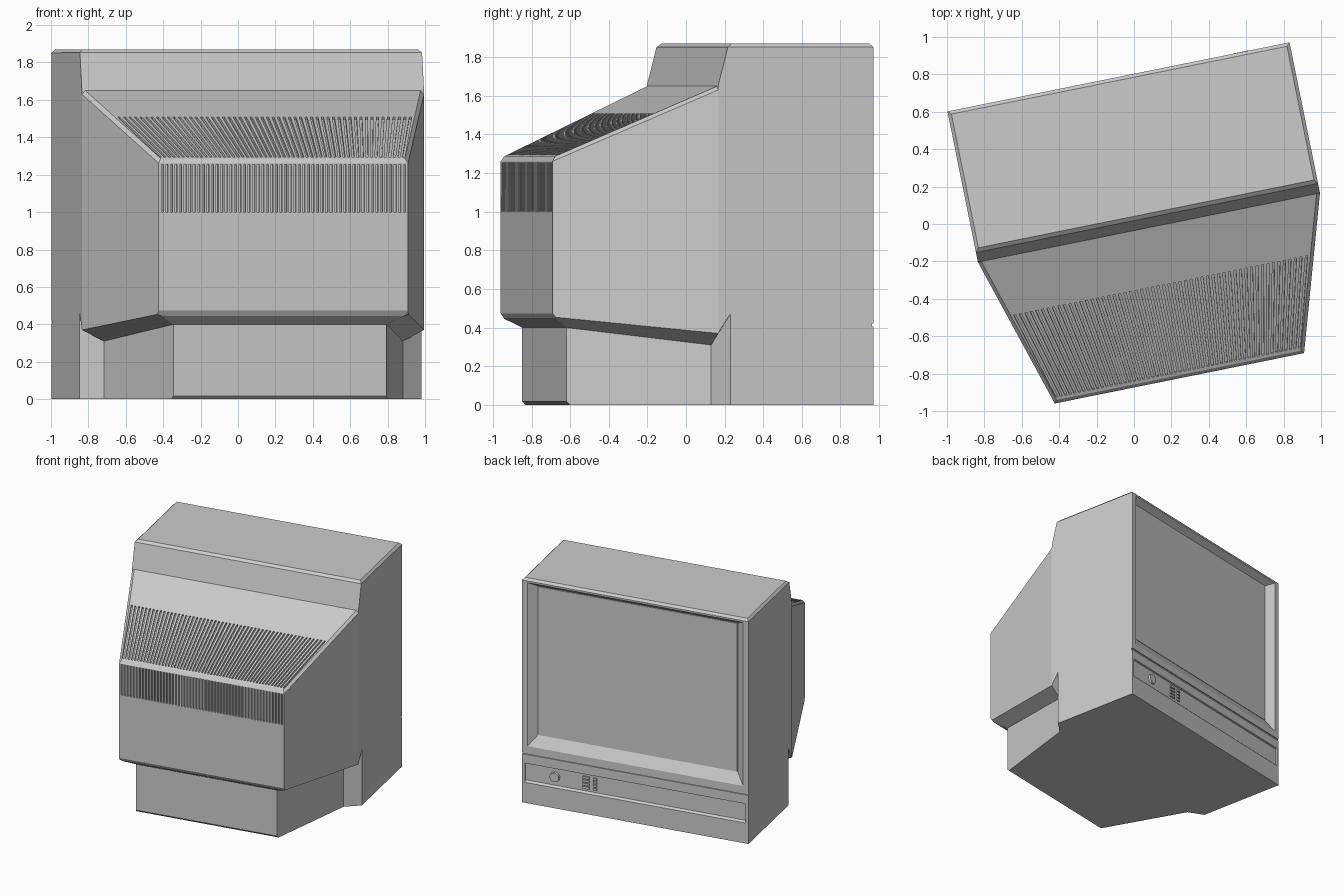
import bpy, bmesh, math
from mathutils import Matrix, Vector

if "Cube" in bpy.data.objects:
    bpy.data.objects.remove(bpy.data.objects["Cube"])

# whole set is turned slightly about z; local -y is the rear hood, +y the screen
PLACE = Matrix.Translation((0.073, 0.015, 0)) @ Matrix.Rotation(math.radians(11.42), 4, 'Z')


def finish(name, bm):
    bmesh.ops.recalc_face_normals(bm, faces=bm.faces[:])
    me = bpy.data.meshes.new(name)
    bm.to_mesh(me)
    bm.free()
    ob = bpy.data.objects.new(name, me)
    bpy.context.collection.objects.link(ob)
    ob.matrix_world = PLACE
    return ob


def prism(bm, q0, q1):
    a = [bm.verts.new(p) for p in q0]
    b = [bm.verts.new(p) for p in q1]
    n = len(a)
    bm.faces.new(a)
    bm.faces.new(b[::-1])
    for i in range(n):
        j = (i + 1) % n
        bm.faces.new((a[i], b[i], b[j], a[j]))


def rect(w, z0, z1, y, cx=0):
    return [(cx - w, y, z0), (cx + w, y, z0), (cx + w, y, z1), (cx - w, y, z1)]


def carve(ob, bm):
    cutter = finish("cutter", bm)
    cutter.hide_render = True
    m = ob.modifiers.new("cut", 'BOOLEAN')
    m.operation, m.solver, m.object = 'DIFFERENCE', 'EXACT', cutter
    bpy.context.view_layer.update()
    dg = bpy.context.evaluated_depsgraph_get()
    me = bpy.data.meshes.new_from_object(ob.evaluated_get(dg))
    ob.modifiers.clear()
    ob.data = me
    bpy.data.objects.remove(cutter)


# cabinet: one half outline, mirrored and bridged
FRONT = 0.787
pts = {
    'a': (.581, -.764, 0), 'b': (.581, -.764, .40),        # plinth rear
    'c': (.816, -.047, 0), 'd': (.816, -.047, .31),        # plinth front
    'e': (.68, -.857, .455), 'f': (.933, -.035, .37),      # hood underside
    'g': (.68, -.857, 1.28), 'h': (.933, -.035, 1.65),     # hood top
    'i': (.933, .03, 0), 'j': (.933, .03, .47),
    'k': (.933, .022, 1.87), 'l': (.933, FRONT, 1.87), 'm': (.933, FRONT, 0),
}
bm = bmesh.new()
R = {k: bm.verts.new(p) for k, p in pts.items()}
L = {k: bm.verts.new((-p[0], p[1], p[2])) for k, p in pts.items()}
for side in ("acdb", "bdfe", "efhg", "cijd", "djf", "imlkhfj"):
    bm.faces.new([R[k] for k in side])
    bm.faces.new([L[k] for k in reversed(side)])
for p, q in ("ab", "be", "eg", "gh", "hk", "kl", "lm"):
    bm.faces.new((R[p], R[q], L[q], L[p]))
bm.faces.new([R[k] for k in "acim"] + [L[k] for k in "mica"])
bmesh.ops.recalc_face_normals(bm, faces=bm.faces[:])
edges = [bm.edges.get((R[k], L[k])) for k in "agkle"]
edges += [bm.edges.get((S[p], S[q])) for S in (R, L) for p, q in ("gh", "kl")]
bmesh.ops.bevel(bm, geom=edges, offset=.018, segments=1, profile=.5, affect='EDGES')
cabinet = finish("cabinet", bm)

# screen recess with sloping walls, control panel recess and seam groove
bm = bmesh.new()


def recess(outer, inner, depth):
    # continue the wall slope a little outside the front face
    k = .02 / depth
    out = [Vector(o) + (Vector(o) - Vector(i)) * k for o, i in zip(outer, inner)]
    prism(bm, out, inner)


recess(rect(.888, .475, 1.838, FRONT), rect(.823, .56, 1.80, FRONT - .05), .05)
recess(rect(.91, .17, .33, FRONT), rect(.91, .185, .328, FRONT - .015), .015)
prism(bm, rect(.95, .405, .42, FRONT + .02), rect(.95, .405, .42, FRONT - .008))
carve(cabinet, bm)

# cooling slots: straight on the rear, fanning out on the slope
bm = bmesh.new()
COUNT, HALF_W, DEPTH = 54, .006, .015
slope = Vector((0, .822, .37)).normalized()
up = Vector((0, -slope.z, slope.y))


def slope_point(x, y):
    return Vector((x, y, 1.28 + (y + .857) * .37 / .822))


for n in range(COUNT):
    f = -1 + 2 * n / (COUNT - 1)
    x = .66 * f
    prism(bm, rect(HALF_W, 1.0, 1.255, -.88, x), rect(HALF_W, 1.0, 1.255, -.857 + DEPTH, x))
    lo, hi = slope_point(.662 * f, -.825), slope_point(.796 * f, -.35)
    w = Vector((HALF_W, 0, 0))
    quad = [lo - w, lo + w, hi + w, hi - w]
    prism(bm, [p + up * .02 for p in quad], [p - up * DEPTH for p in quad])
carve(cabinet, bm)

# picture tube face
bm = bmesh.new()
prism(bm, rect(.82, .563, 1.797, FRONT - .055), rect(.82, .563, 1.797, FRONT - .046))
finish("screen", bm)

# power knob
bm = bmesh.new()
bmesh.ops.create_cone(bm, cap_ends=True, segments=24, radius1=.042, radius2=.038, depth=.02,
                      matrix=Matrix.Translation((.668, FRONT - .009, .255)) @ Matrix.Rotation(-math.pi / 2, 4, 'X'))
finish("power_knob", bm)

# two columns of buttons
bm = bmesh.new()
for cx, w in ((.41, .027), (.335, .015)):
    for r in range(4):
        z = .205 + r * .028
        prism(bm, rect(w, z, z + .019, FRONT - .018, cx), rect(w, z, z + .019, FRONT - .003, cx))
finish("buttons", bm)
